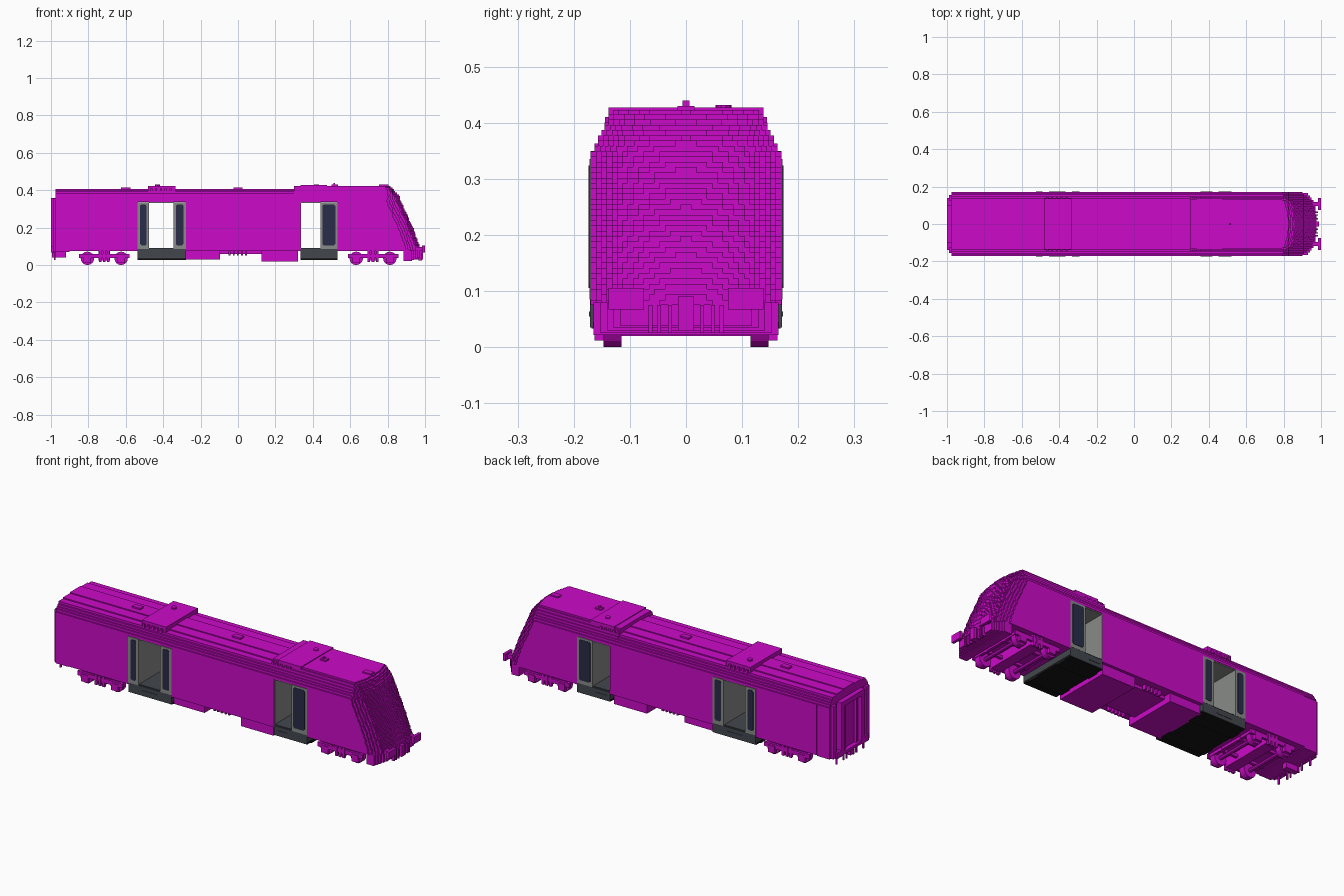
import bpy, bmesh, math

if "Cube" in bpy.data.objects:
    bpy.data.objects.remove(bpy.data.objects["Cube"])


def material(name, r, g, b):
    m = bpy.data.materials.new(name)
    m.use_nodes = True
    m.diffuse_color = (r, g, b, 1)
    m.node_tree.nodes["Principled BSDF"].inputs["Base Color"].default_value = (r, g, b, 1)
    return m


MAGENTA = material("magenta paint", 0.6, 0.003, 0.58)
GREY = material("door grey", 0.25, 0.26, 0.25)
SLATE = material("step slate", 0.055, 0.063, 0.075)
NAVY = material("window navy", 0.022, 0.025, 0.065)
BLACK = material("underside black", 0.008, 0.008, 0.008)


def finish(bm, name, mat):
    bmesh.ops.recalc_face_normals(bm, faces=bm.faces)
    mesh = bpy.data.meshes.new(name)
    bm.to_mesh(mesh)
    bm.free()
    mesh.materials.append(mat)
    ob = bpy.data.objects.new(name, mesh)
    bpy.context.collection.objects.link(ob)
    return ob


def box(name, x0, x1, y0, y1, z0, z1, mat=MAGENTA):
    bm = bmesh.new()
    bmesh.ops.create_cube(bm, size=1)
    for v in bm.verts:
        v.co = ((x0 + x1) / 2 + v.co.x * (x1 - x0),
                (y0 + y1) / 2 + v.co.y * (y1 - y0),
                (z0 + z1) / 2 + v.co.z * (z1 - z0))
    return finish(bm, name, mat)


def wide(name, x0, x1, half, z0, z1, mat=MAGENTA):
    return box(name, x0, x1, -half, half, z0, z1, mat)


def pair(name, x0, x1, y0, y1, z0, z1, mat=MAGENTA):
    box(name + "_left", x0, x1, y0, y1, z0, z1, mat)
    box(name + "_right", x0, x1, -y1, -y0, z0, z1, mat)


def prism(name, points, offset, mat=MAGENTA):
    bm = bmesh.new()
    face = bm.faces.new([bm.verts.new(p) for p in points])
    res = bmesh.ops.extrude_face_region(bm, geom=[face])
    verts = [g for g in res["geom"] if isinstance(g, bmesh.types.BMVert)]
    bmesh.ops.translate(bm, vec=offset, verts=verts)
    return finish(bm, name, mat)


def cylinder(name, centre, radius, depth, sides, along_y=False):
    bm = bmesh.new()
    bmesh.ops.create_cone(bm, cap_ends=True, segments=sides, radius1=radius,
                          radius2=radius, depth=depth)
    ob = finish(bm, name, MAGENTA)
    ob.location = centre
    if along_y:
        ob.rotation_euler.x = math.pi / 2
    return ob


# Stepped roofs: (half width, top height) per step
LOW = [(0.163, 0.363), (0.157, 0.373), (0.15, 0.384), (0.14, 0.396), (0.105, 0.402), (0.045, 0.407)]
HIGH = [(0.163, 0.363), (0.157, 0.373), (0.151, 0.386), (0.145, 0.4), (0.138, 0.414), (0.13, 0.423)]


def roof(name, x0, x1, steps):
    half, z = [(0.17, 0.35)], 0.35
    for y, top in steps:
        half += [(y, z), (y, top)]
        z = top
    outline = half + [(-y, h) for y, h in reversed(half)]
    prism(name, [(x0, y, h) for y, h in outline], (x1 - x0, 0, 0))


roof("main_roof", -0.975, 0.3, LOW)
roof("front_roof", 0.3, 0.79, HIGH)

# Side shell between the doorways
wide("rear_end_body", -0.975, -0.9, 0.166, 0.07, 0.35)
wide("rear_body", -0.9, -0.535, 0.17, 0.075, 0.35)
wide("middle_body", -0.28, 0.335, 0.17, 0.075, 0.35)
wide("cab_body", 0.53, 0.79, 0.17, 0.075, 0.35)


# Doorways: header, lined walls, leaves with windows, steps
def leaf(x0, x1, margin):
    wide("door_wall", x0, x1, 0.166, 0.085, 0.335, GREY)
    pair("door_leaf", x0, x1, 0.166, 0.172, 0.085, 0.335, GREY)
    a, b, c = x0 + margin, x1 - margin, 0.007
    low, high = 0.105, 0.324
    outline = [(a + c, low), (b - c, low), (b, low + c), (b, high - c),
               (b - c, high), (a + c, high), (a, high - c), (a, low + c)]
    for side in (-1, 1):
        prism("door_window", [(x, side * 0.17, z) for x, z in outline],
              (0, side * 0.004, 0), NAVY)


def doorway(x0, x1, open0, open1):
    wide("door_header", x0, x1, 0.17, 0.336, 0.35)
    wide("vestibule_ceiling", open0, open1, 0.168, 0.331, 0.336, GREY)
    wide("vestibule_floor", x0, x1, 0.166, 0.045, 0.09, SLATE)
    pair("door_step", x0, x1, 0.166, 0.171, 0.035, 0.085, SLATE)
    pair("step_tread", open0 + 0.02, open1 - 0.02, 0.171, 0.173, 0.055, 0.064, SLATE)
    wide("step_underside", x0, x1, 0.168, 0.033, 0.045, BLACK)
    for side in (-0.1, 0.1):
        box("underside_rib", x0, x1, side - 0.03, side + 0.03, 0.027, 0.033, BLACK)


doorway(-0.537, -0.278, -0.475, -0.345)
leaf(-0.537, -0.475, 0.014)
leaf(-0.345, -0.278, 0.014)
doorway(0.335, 0.532, 0.335, 0.44)
leaf(0.44, 0.532, 0.012)
wide("vestibule_partition", 0.333, 0.338, 0.168, 0.085, 0.335, GREY)

# Voxel nose: stepped plan for each layer
FRONT = [(0.06, 0.98), (0.1, 0.972), (0.2, 0.935), (0.3, 0.89), (0.37, 0.86), (0.41, 0.825), (0.43, 0.8)]
CELL = 0.00945


def front_at(z):
    for (za, xa), (zb, xb) in zip(FRONT, FRONT[1:]):
        if z <= zb:
            return xa + (xb - xa) * (z - za) / (zb - za)
    return FRONT[-1][1]


def half_at(z):
    if z < 0.35:
        return 0.17
    return next((y for y, top in HIGH if z < top), 0.13)


z = 0.075
while z < 0.42:
    half = half_at(z + CELL / 2)
    edge = []
    count = round(half / CELL)
    for i in range(count):
        y = (i + 0.5) * half / count
        x = front_at(z + CELL / 2) - 0.03 * (y / 0.15) ** 2 - 0.045 * max(0, (y - 0.125) / 0.045)
        x = max(0.791, round(x / 0.005) * 0.005)
        edge += [(x, i * half / count), (x, (i + 1) * half / count)]
    edge = edge[1:]
    edge[0] = (edge[0][0], edge[0][1])
    outline = [(0.785, -half)] + [(x, -y) for x, y in reversed(edge)] + edge + [(0.785, half)]
    prism("nose_layer", [(x, y, z) for x, y in outline], (0, 0, min(CELL, 0.423 - z)))
    z += CELL

# Nose skirt, buffers and coupler
for i in range(5):
    wide("nose_skirt", 0.885, 0.93 + 0.01 * i, 0.165 - 0.012 * i, 0.022 + 0.004 * i, 0.08)
pair("front_buffer_stem", 0.95, 0.985, 0.095, 0.118, 0.075, 0.097)
pair("front_buffer", 0.985, 1.0, 0.075, 0.138, 0.067, 0.105)
wide("front_coupler", 0.95, 0.99, 0.014, 0.03, 0.09)
for y in (0.025, 0.045, 0.06):
    pair("front_hose", 0.965, 0.983, y, y + 0.007, 0.025, 0.075)

# Rear gangway, buffers and coupler
pair("rear_pillar", -0.99, -0.97, 0.125, 0.155, 0.07, 0.355)
pair("gangway_post", -1.0, -0.97, 0.07, 0.1, 0.08, 0.355)
pair("gangway_jamb", -0.988, -0.97, 0.045, 0.06, 0.08, 0.33)
wide("gangway_header", -1.0, -0.97, 0.1, 0.33, 0.358)
wide("gangway_sill", -1.0, -0.97, 0.1, 0.07, 0.085)
pair("rear_buffer", -1.0, -0.975, 0.085, 0.138, 0.067, 0.1)
wide("rear_coupler", -0.995, -0.92, 0.015, 0.04, 0.08)
for y in (0.025, 0.05, 0.11):
    pair("rear_hose", -0.985, -0.977, y, y + 0.008, 0.027, 0.075)

# Roof equipment
wide("rear_roof_unit", -0.48, -0.335, 0.135, 0.38, 0.424)
wide("front_roof_unit", 0.335, 0.475, 0.138, 0.4, 0.427)
for x, top in ((-0.6, 0.415), (0, 0.415), (0.78, 0.43)):
    wide("roof_hatch", x - 0.025, x + 0.025, 0.015, 0.4, top)
for x in (-0.43, 0.42):
    cylinder("roof_vent", (x, 0.067, 0.425), 0.014, 0.014, 10)
wide("antenna_base", 0.5, 0.535, 0.014, 0.42, 0.43)
wide("antenna", 0.511, 0.518, 0.006, 0.43, 0.44)
for start in (-0.47, 0.3):
    for i in range(5):
        pair("roof_rib", start + 0.026 * i, start + 0.026 * i + 0.012, 0.135, 0.144, 0.39, 0.41)

# Underfloor equipment
wide("left_equipment_box", -0.285, -0.095, 0.15, 0.03, 0.076)
wide("front_equipment_box", 0.125, 0.322, 0.155, 0.02, 0.076)
wide("centre_tray", -0.095, 0.125, 0.11, 0.058, 0.076)
for i in range(5):
    x = -0.05 + 0.022 * i
    pair("underfloor_pipe", x, x + 0.01, 0.12, 0.14, 0.05, 0.076)

# Bogies: wheels, axles, stepped side frames, springs and cross beams
for cx in (-0.715, 0.722):
    pair("bogie_frame", cx - 0.135, cx + 0.135, 0.148, 0.16, 0.037, 0.06)
    pair("bogie_rail", cx - 0.13, cx + 0.13, 0.06, 0.075, 0.04, 0.055)
    wide("bogie_bolster", cx - 0.03, cx + 0.03, 0.15, 0.025, 0.076)
    for end in (-0.12, 0.12):
        wide("bogie_cross_beam", cx + end - 0.008, cx + end + 0.008, 0.148, 0.045, 0.06)
    for i in (-1, 0, 1):
        pair("bogie_spring", cx + 0.022 * i - 0.007, cx + 0.022 * i + 0.007, 0.148, 0.162, 0.015, 0.076)
    for dx in (-0.09, 0.09):
        cylinder("axle", (cx + dx, 0, 0.036), 0.01, 0.29, 8, True)
        pair("axle_box", cx + dx - 0.02, cx + dx + 0.02, 0.145, 0.163, 0.012, 0.05)
        for side in (-1, 1):
            cylinder("wheel", (cx + dx, side * 0.131, 0.036), 0.036, 0.032, 16, True)
